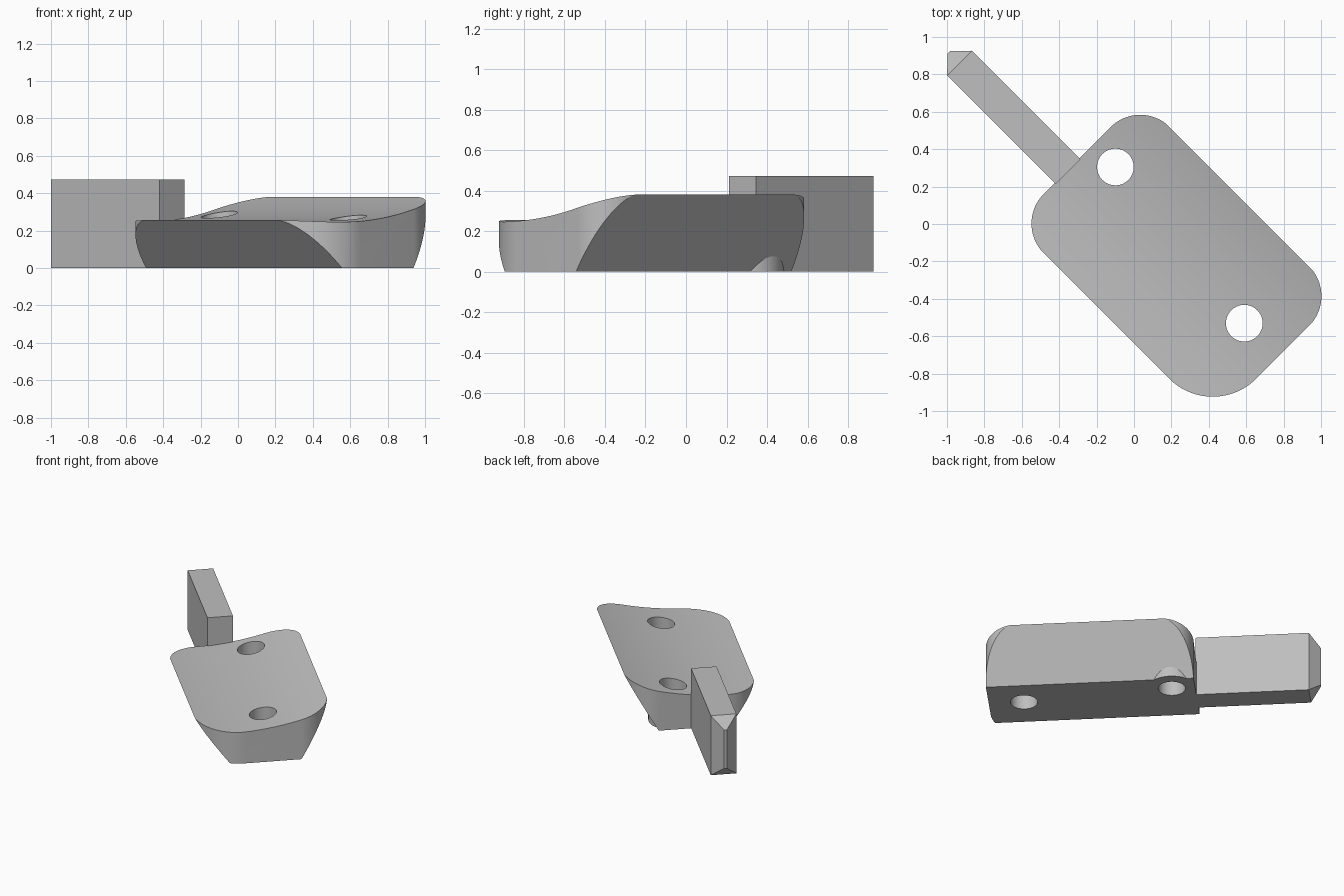
import bpy, math
from mathutils import Matrix

if "Cube" in bpy.data.objects:
    bpy.data.objects.remove(bpy.data.objects["Cube"], do_unlink=True)

grey = bpy.data.materials.new("plain grey")
grey.use_nodes = True
COLOUR = (0.52, 0.52, 0.52, 1)
grey.diffuse_color = COLOUR
grey.node_tree.nodes["Principled BSDF"].inputs["Base Color"].default_value = COLOUR

# Parts are drawn in a frame with x along the plate, then turned on z
TURN = Matrix.Rotation(math.radians(-45), 4, 'Z')


def solid(name, lower, upper):
    """Closed solid between two matching rings of points."""
    n = len(lower)
    faces = [list(range(n))[::-1], list(range(n, 2 * n))]
    faces += [(i, (i + 1) % n, n + (i + 1) % n, n + i) for i in range(n)]
    mesh = bpy.data.meshes.new(name)
    mesh.from_pydata(lower + upper, [], faces)
    mesh.materials.append(grey)
    ob = bpy.data.objects.new(name, mesh)
    bpy.context.collection.objects.link(ob)
    return ob


def prism(name, outline, z0, z1):
    return solid(name, [(x, y, z0) for x, y in outline], [(x, y, z1) for x, y in outline])


def arc(cx, cy, r, start, sweep, steps):
    angles = [math.radians(start + sweep * i / steps) for i in range(steps + 1)]
    return [(cx + r * math.cos(a), cy + r * math.sin(a)) for a in angles]


def cylinder(name, x, y, r, z0, z1):
    return prism(name, arc(x, y, r, 0, 360, 64)[:-1], z0, z1)


def combine(ob, other, operation):
    mod = ob.modifiers.new(operation.lower(), 'BOOLEAN')
    mod.operation, mod.object, mod.solver = operation, other, 'EXACT'
    bpy.context.view_layer.objects.active = ob
    bpy.ops.object.modifier_apply(modifier=mod.name)
    bpy.data.objects.remove(other, do_unlink=True)


# Body section: narrow base, sloping flanks, hollow curved top
V0, V1 = -0.45, 0.50
tops = [V1 + (V0 - V1) * i / 40 for i in range(41)]
section = [(-0.24, 0), (0.28, 0)] + [(v, 0.246 + 0.238 * (v + 0.25) ** 2) for v in tops]
body = solid("body", [(1.3, y, z) for y, z in section][::-1],
             [(-0.8, y, z) for y, z in section][::-1])
bpy.context.view_layer.update()
# make normals point outward before the cuts
bpy.context.view_layer.objects.active = body
bpy.ops.object.mode_set(mode='EDIT')
bpy.ops.mesh.select_all(action='SELECT')
bpy.ops.mesh.normals_make_consistent(inside=False)
bpy.ops.object.mode_set(mode='OBJECT')

# Boss around the hole near the arm
HOLES = [(-0.286, 0.145), (0.792, 0.042)]
combine(body, cylinder("boss", *HOLES[0], 0.179, 0, 0.2), 'UNION')

# Trim to a plan outline with rounded corners
U0, U1, R, BIG = -0.455, 1.047, 0.225, 0.33
low, high = V0 - 0.002, V1 + 0.002
plan = (arc(U1 - R, high - R, R, 0, 90, 24) + arc(U0 + R, high - R, R, 90, 90, 24)
        + arc(U0 + R, low + R, R, 180, 90, 24) + arc(U1 - BIG, low + BIG, BIG, 270, 90, 24))
combine(body, prism("outline", plan, -0.1, 0.6), 'INTERSECT')

# Drill the two holes
for x, y in HOLES:
    combine(body, cylinder("drill", x, y, 0.098, -0.1, 0.6), 'DIFFERENCE')


# Arm: rectangular bar with a chamfered tip
def ring(x, inset):
    y0, y1, z0, z1 = -0.145 + inset, 0.042 - inset, inset, 0.473 - inset
    return [(x, y0, z0), (x, y0, z1), (x, y1, z1), (x, y1, z0)]


arm = solid("arm", ring(-0.447, 0), ring(-1.268, 0))
tip = solid("arm_tip", ring(-1.268, 0), ring(-1.268 - 0.08, 0.083))
for ob in (arm, tip):
    ob.data.flip_normals() if ob.data.polygons[0].normal.x < 0 else None

for ob in (body, arm, tip):
    ob.data.transform(TURN)
    ob.data.update()

# Smooth the curved walls, keep the rims crisp
bpy.ops.object.select_all(action='DESELECT')
body.select_set(True)
bpy.context.view_layer.objects.active = body
bpy.ops.object.shade_smooth_by_angle(angle=math.radians(25))
